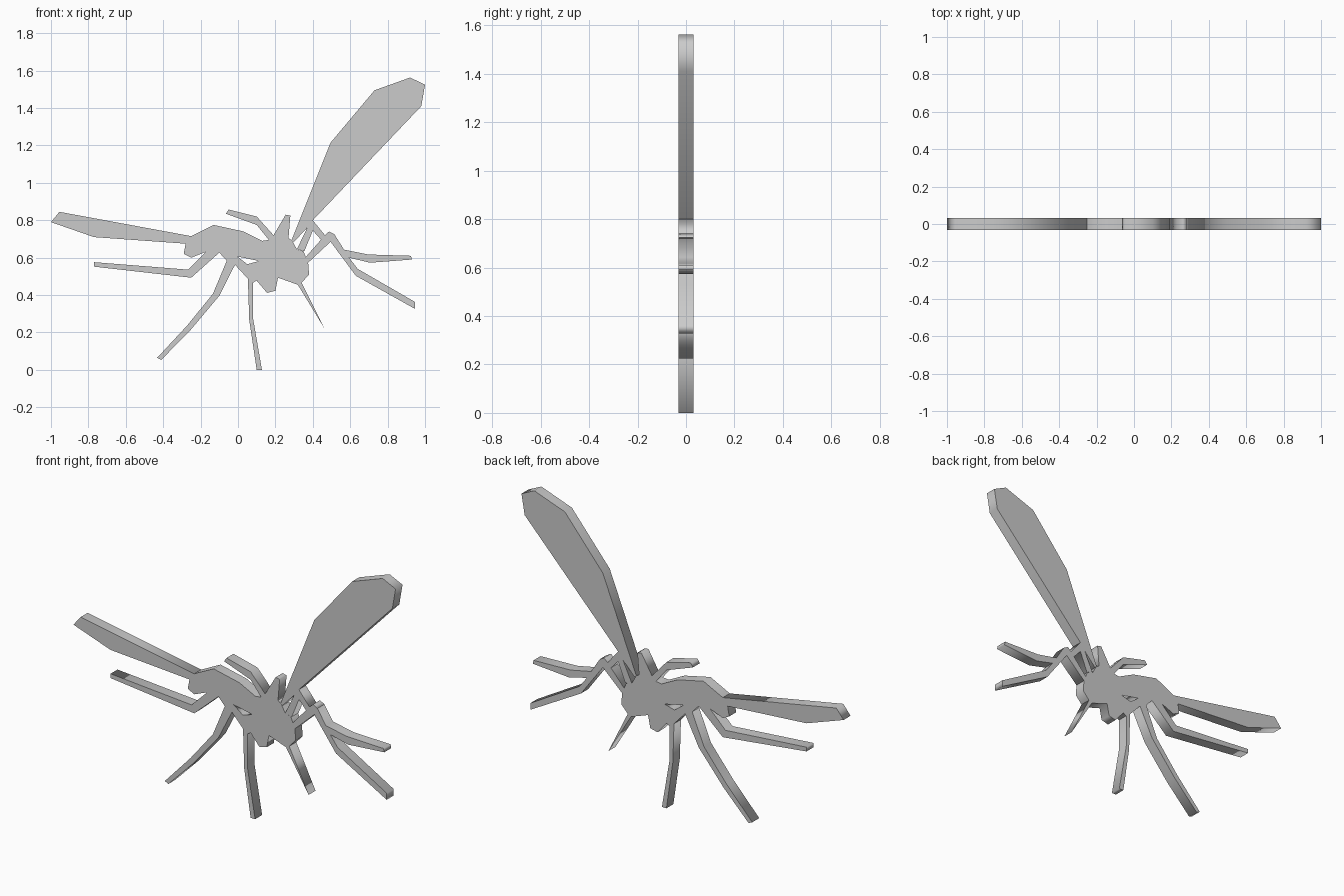
import bpy, math

HALF = 0.031  # half thickness of the flat cut-out


def plate(name, *outlines):
    """Extruded flat plate in the xz plane; later outlines inside the first become holes."""
    cu = bpy.data.curves.new(name, 'CURVE')
    cu.dimensions = '2D'
    cu.fill_mode = 'BOTH'
    cu.extrude = HALF
    for pts in outlines:
        sp = cu.splines.new('POLY')
        sp.points.add(len(pts) - 1)
        for p, (x, z) in zip(sp.points, pts):
            p.co = (x, z, 0, 1)
        sp.use_cyclic_u = True
    ob = bpy.data.objects.new(name, cu)
    bpy.context.collection.objects.link(ob)
    ob.rotation_euler.x = math.pi / 2
    bpy.ops.object.select_all(action='DESELECT')
    ob.select_set(True)
    bpy.context.view_layer.objects.active = ob
    bpy.ops.object.convert(target='MESH')
    bpy.ops.object.transform_apply(location=False, rotation=True, scale=False)
    return bpy.context.object


# Body with its small triangular opening
plate("body",
      [(-.25, .715), (-.13, .775), (.03, .74), (.13, .69), (.165, .695), (.19, .72),
       (.27, .705), (.29, .69), (.315, .645), (.35, .635), (.375, .573), (.38, .51),
       (.34, .466), (.32, .455), (.214, .493), (.2, .423), (.155, .412), (.10, .477),
       (.08, .466), (.053, .487), (-.016, .562), (-.06, .584), (-.10, .627),
       (-.17, .632), (-.25, .6), (-.29, .62), (-.28, .675)],
      [(-.005, .607), (.112, .582), (.05, .565)])

# Wings
plate("left_wing", [(-1, .79), (-.955, .845), (-.25, .715), (-.28, .675), (-.77, .71)])
plate("right_wing", [(.285, .69), (.495, 1.215), (.73, 1.495), (.92, 1.563), (1, 1.525),
                     (.98, 1.41), (.40, .80), (.37, .76), (.30, .685)])

# Antennae
plate("long_antenna", [(-.05, .857), (.10, .82), (.19, .72), (.165, .695), (.10, .775), (-.065, .835)])
plate("short_antenna", [(.19, .72), (.255, .83), (.28, .825), (.27, .705)])

# Struts that link the body, right wing and right legs
plate("wing_strut", [(.315, .645), (.37, .76), (.40, .80), (.465, .72), (.445, .695),
                     (.40, .745), (.355, .635)])
plate("right_leg_root", [(.35, .59), (.465, .72), (.487, .74), (.515, .725), (.495, .685), (.375, .573)])

# Legs on the right
plate("right_upper_leg", [(.515, .725), (.567, .643), (.695, .617), (.925, .61), (.93, .59),
                          (.706, .573), (.594, .6), (.495, .685)])
plate("right_lower_leg", [(.495, .685), (.545, .655), (.594, .6), (.64, .54), (.945, .364),
                          (.945, .327), (.63, .503)])

# Pointed sting-like leg and standing leg
plate("spike_leg", [(.34, .466), (.46, .225), (.32, .455)])
plate("standing_leg", [(.08, .466), (.08, .279), (.128, 0), (.10, 0), (.06, .268), (.053, .487)])

# Legs on the left
plate("left_lower_leg", [(-.016, .562), (-.10, .396), (-.257, .209), (-.41, .054), (-.433, .064),
                         (-.273, .236), (-.134, .407), (-.06, .584)])
plate("left_upper_leg", [(-.10, .627), (-.25, .493), (-.77, .552), (-.77, .576), (-.267, .536), (-.17, .632)])
